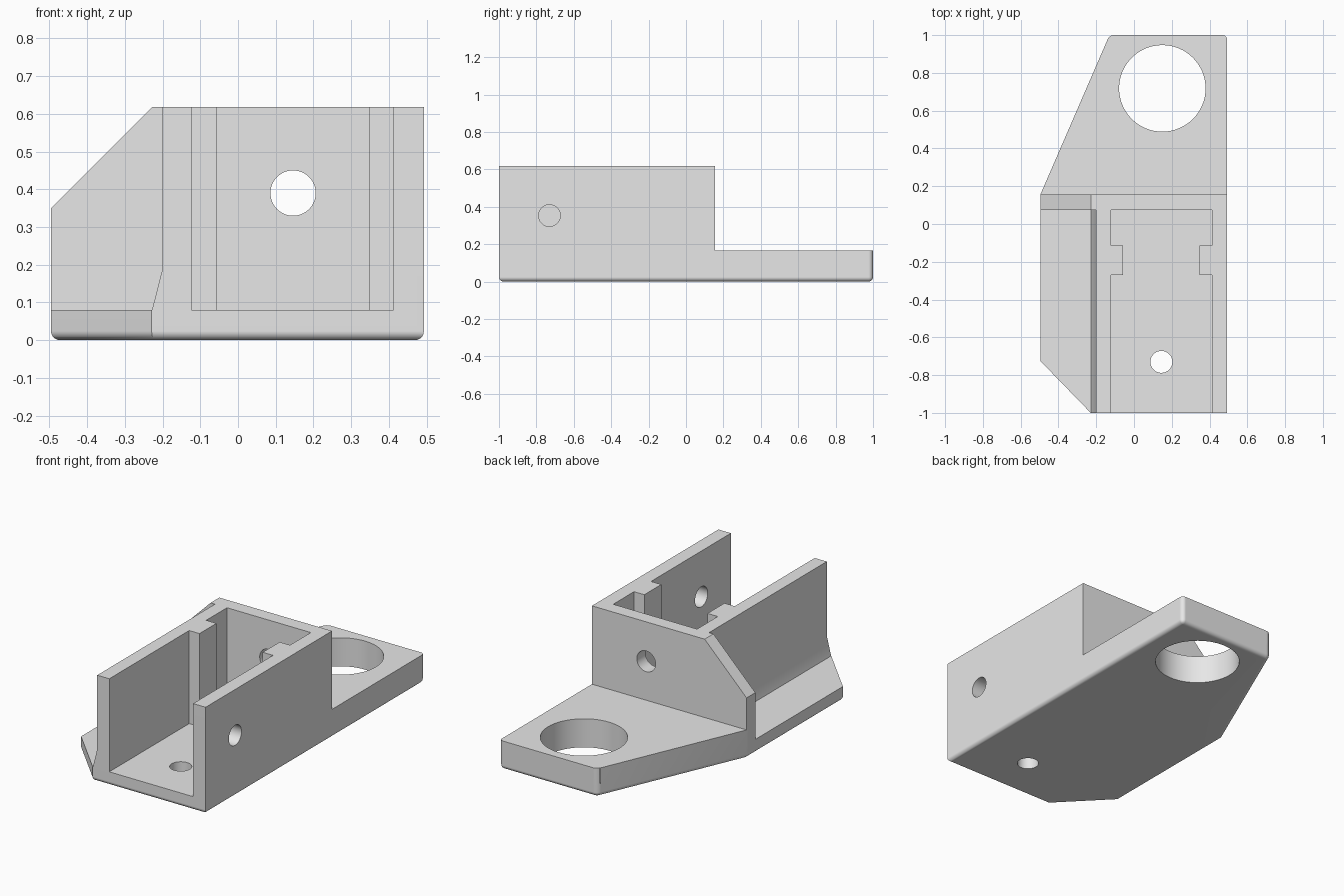
import bpy
import bmesh
from math import radians
from mathutils import Matrix, Vector

cube = bpy.data.objects.get("Cube")
if cube:
    bpy.data.objects.remove(cube, do_unlink=True)

grey = bpy.data.materials.new("plain grey")
grey.use_nodes = True
grey.diffuse_color = (0.8, 0.8, 0.8, 1)
grey.node_tree.nodes["Principled BSDF"].inputs["Base Color"].default_value = (0.8, 0.8, 0.8, 1)


def to_object(name, bm):
    bmesh.ops.recalc_face_normals(bm, faces=bm.faces)
    mesh = bpy.data.meshes.new(name)
    bm.to_mesh(mesh)
    bm.free()
    mesh.materials.append(grey)
    obj = bpy.data.objects.new(name, mesh)
    bpy.context.collection.objects.link(obj)
    return obj


def prism(points, axis, start, end):
    """Extrude a closed outline along z (xy outline) or along y (xz outline)."""
    bm = bmesh.new()
    place = (lambda a, b, t: (a, b, t)) if axis == "z" else (lambda a, b, t: (a, t, b))
    face = bm.faces.new([bm.verts.new(place(a, b, start)) for a, b in points])
    extruded = bmesh.ops.extrude_face_region(bm, geom=[face])["geom"]
    verts = [g for g in extruded if isinstance(g, bmesh.types.BMVert)]
    bmesh.ops.translate(bm, verts=verts, vec=Vector(place(0, 0, end - start)))
    return bm


def cylinder(centre, radius, length, axis):
    turn = {"x": Matrix.Rotation(radians(90), 4, "Y"),
            "y": Matrix.Rotation(radians(90), 4, "X"),
            "z": Matrix.Identity(4)}[axis]
    bm = bmesh.new()
    bmesh.ops.create_cone(bm, cap_ends=True, segments=64, radius1=radius, radius2=radius,
                          depth=length, matrix=Matrix.Translation(centre) @ turn)
    return bm


def cut(target, name, bm):
    cutter = to_object(name, bm)
    cutter.hide_render = True
    mod = target.modifiers.new(name, "BOOLEAN")
    mod.operation = "DIFFERENCE"
    mod.solver = "EXACT"
    mod.object = cutter
    bpy.context.view_layer.objects.active = target
    bpy.ops.object.modifier_apply(modifier=mod.name)
    bpy.data.objects.remove(cutter, do_unlink=True)


# Solid blank with rounded bottom edges and rounded rear corners
outline = [(-0.229, -1), (0.493, -1), (0.493, 1), (-0.13, 1), (-0.496, 0.155), (-0.496, -0.725)]
blank = prism(outline, "z", 0, 0.618)
rounded = [e for e in blank.edges
           if all(v.co.z < 0.01 for v in e.verts)
           or (all(v.co.y > 0.99 for v in e.verts) and abs(e.verts[0].co.z - e.verts[1].co.z) > 0.1)]
bmesh.ops.bevel(blank, geom=rounded, offset=0.024, offset_type="OFFSET",
                segments=5, profile=0.5, affect="EDGES", clamp_overlap=True)
bracket = to_object("mounting_bracket", blank)

# Step down to the rear mounting plate
cut(bracket, "rear_step", prism([(-2, 0.155), (2, 0.155), (2, 2), (-2, 2)], "z", 0.165, 2))

# Side flange with flared wall foot, and the sloped gusset corner
cut(bracket, "flange_space",
    prism([(-2, 0.08), (-0.228, 0.08), (-0.2, 0.19), (-0.2, 2), (-2, 2)], "y", -2, 0.075))
cut(bracket, "gusset_slope", prism([(-0.596, 0.25), (-0.128, 0.718), (-0.596, 0.718)], "y", -2, 2))

# Open channel, narrowed by a pair of upright ribs
left, right, depth = -0.123, 0.413, 0.066
channel = [(left, -2), (right, -2), (right, -0.27), (right - depth, -0.27),
           (right - depth, -0.115), (right, -0.115), (right, 0.075), (left, 0.075),
           (left, -0.115), (left + depth, -0.115), (left + depth, -0.27), (left, -0.27)]
cut(bracket, "channel", prism(channel, "z", 0.08, 2))

# Round holes
cut(bracket, "mounting_hole", cylinder((0.15, 0.718, 0), 0.229, 1, "z"))
cut(bracket, "floor_hole", cylinder((0.145, -0.73, 0), 0.058, 0.4, "z"))
cut(bracket, "back_hole", cylinder((0.146, 0.115, 0.39), 0.06, 0.3, "y"))
cut(bracket, "side_hole", cylinder((0.45, -0.73, 0.353), 0.058, 0.4, "x"))

# Smooth rounds with crisp edges
bpy.ops.object.select_all(action="DESELECT")
bracket.select_set(True)
bpy.context.view_layer.objects.active = bracket
bpy.ops.object.shade_smooth_by_angle(angle=radians(30))
weighted = bracket.modifiers.new("even_shading", "WEIGHTED_NORMAL")
weighted.keep_sharp = True
